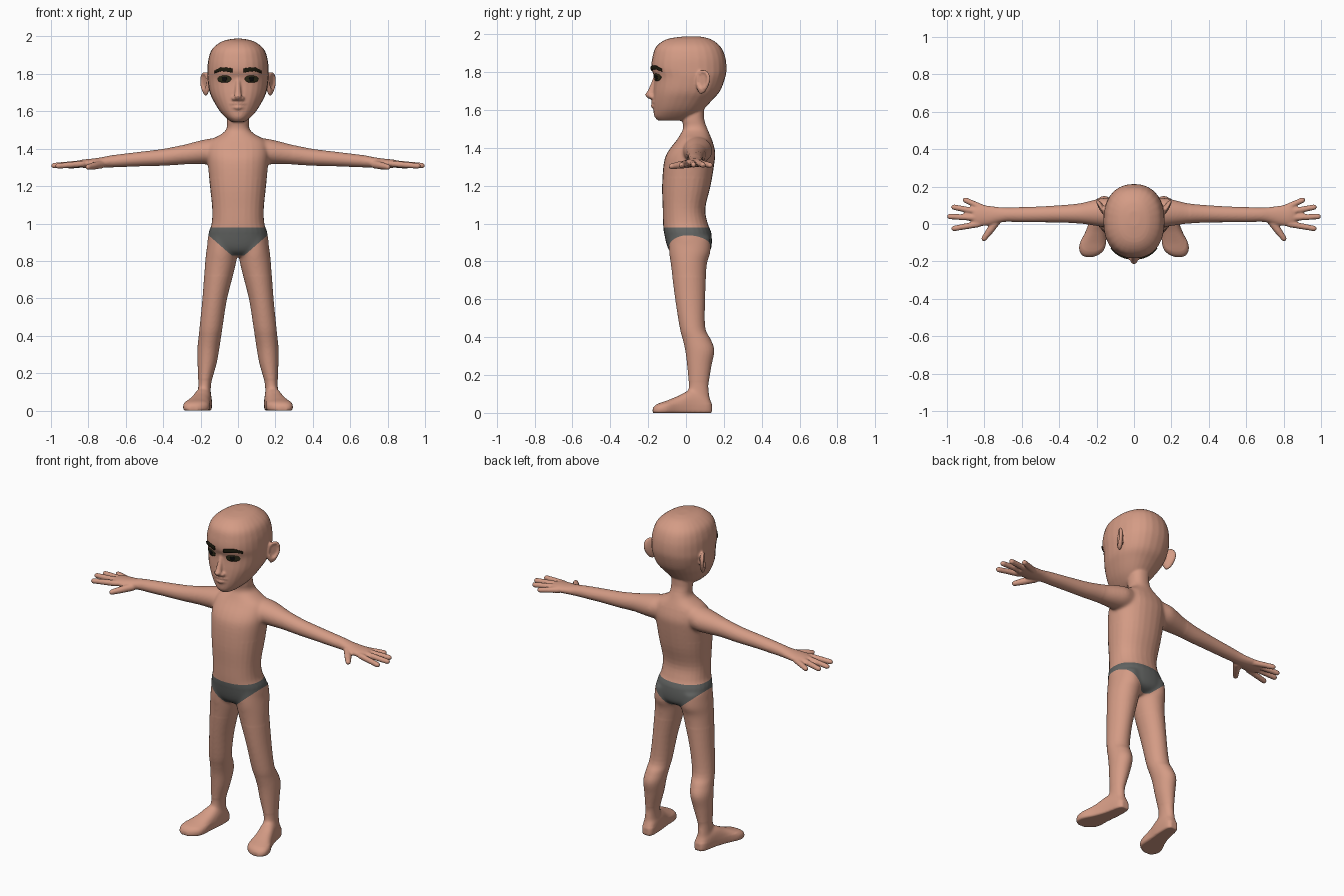
import bpy, bmesh, math
from mathutils import Vector, Matrix
from mathutils.bvhtree import BVHTree

if "Cube" in bpy.data.objects:
    bpy.data.objects.remove(bpy.data.objects["Cube"])

X, Y, Z = Vector((1, 0, 0)), Vector((0, 1, 0)), Vector((0, 0, 1))


def material(name, rgb):
    m = bpy.data.materials.new(name)
    m.diffuse_color = (*rgb, 1)
    m.use_nodes = True
    m.node_tree.nodes["Principled BSDF"].inputs["Base Color"].default_value = m.diffuse_color
    return m


SKIN = material("skin", (0.66, 0.33, 0.235))
GREY = material("grey cloth", (0.125, 0.13, 0.125))
BROW = material("dark brown hair", (0.014, 0.012, 0.005))
EYE = material("dark olive iris", (0.03, 0.027, 0.011))
PUPIL = material("black pupil", (0.005, 0.005, 0.005))


def catmull(rows, steps):
    """Smoothly resample a list of equal-length tuples."""
    out = []
    for i in range(len(rows) - 1):
        p0, p1, p2, p3 = (rows[max(0, min(len(rows) - 1, i + k))] for k in (-1, 0, 1, 2))
        for j in range(steps):
            t = j / steps
            out.append([0.5 * (2 * b + (c - a) * t + (2 * a - 5 * b + 4 * c - d) * t * t
                               + (3 * b - a - 3 * c + d) * t ** 3)
                        for a, b, c, d in zip(p0, p1, p2, p3)])
    return out + [list(rows[-1])]


def loft(bm, secs, u, v, e=2.0, steps=4, n=28, floor=None):
    """Closed tube through sections (cx, cy, cz, half_u, half_v)."""
    rings = []
    for cx, cy, cz, a, b in catmull(secs, steps):
        ring = []
        for k in range(n):
            c, s = math.cos(2 * math.pi * k / n), math.sin(2 * math.pi * k / n)
            p = Vector((cx, cy, cz))
            p += u * (a * math.copysign(abs(c) ** (2 / e), c))
            p += v * (b * math.copysign(abs(s) ** (2 / e), s))
            if floor is not None:
                p.z = max(p.z, floor)
            ring.append(bm.verts.new(p))
        rings.append(ring)
    for r, q in zip(rings, rings[1:]):
        for k in range(n):
            bm.faces.new((r[k], r[(k + 1) % n], q[(k + 1) % n], q[k]))
    bm.faces.new(rings[0])
    bm.faces.new(rings[-1])


def upright(bm, rows, e=2.0):
    """Loft along z from rows (z, x0, x1, y_front, y_back)."""
    loft(bm, [((x0 + x1) / 2, (y0 + y1) / 2, z, (x1 - x0) / 2, (y1 - y0) / 2)
              for z, x0, x1, y0, y1 in rows], X, Y, e)


def finger(bm, p, q, r0, r1):
    """Round-ended tapered rod."""
    p, q = Vector(p), Vector(q)
    d = (q - p).normalized()
    u = d.cross(Z).normalized()
    v = u.cross(d)
    stops = [(p - d * r0, r0 * 0.2), (p - d * r0 * 0.6, r0 * 0.8), (p, r0), (q, r1),
             (q + d * r1 * 0.6, r1 * 0.8), (q + d * r1, r1 * 0.2)]
    loft(bm, [(*c, r, r) for c, r in stops], u, v, steps=1, n=16)


def ball(bm, c, r):
    bmesh.ops.create_uvsphere(bm, u_segments=20, v_segments=12, radius=1,
                              matrix=Matrix.Translation(c) @ Matrix.Diagonal((*r, 1)))


bm = bmesh.new()

# Head
upright(bm, [(z, -w, w, f, b) for z, w, f, b in [
    (1.988, .03, -.01, .07), (1.974, .085, -.10, .13), (1.935, .137, -.157, .182),
    (1.88, .158, -.177, .207), (1.82, .164, -.183, .214), (1.77, .163, -.168, .207),
    (1.70, .151, -.172, .18), (1.65, .128, -.174, .137), (1.60, .097, -.172, .09),
    (1.565, .064, -.167, .05), (1.543, .035, -.147, .0)]], 2.25)

# Neck and torso
upright(bm, [(z, -w, w, f, b) for z, w, f, b in [
    (1.66, .055, 0, .10), (1.56, .058, -.02, .095), (1.505, .062, -.015, .112),
    (1.475, .095, -.028, .124), (1.44, .15, -.05, .138), (1.38, .165, -.095, .154),
    (1.32, .162, -.117, .15), (1.20, .15, -.126, .13), (1.08, .138, -.123, .102),
    (1.0, .141, -.121, .115), (.95, .157, -.116, .134), (.88, .163, -.10, .136),
    (.845, .13, -.08, .118), (.825, .07, -.045, .07)]], 2.25)

# Nose and lips
loft(bm, [(0, -.155, 1.785, .012, .014), (0, -.165, 1.75, .013, .016), (0, -.183, 1.70, .017, .02),
          (0, -.193, 1.68, .02, .023), (0, -.185, 1.66, .013, .016)], X, Y)
for s in (1, -1):
    ball(bm, (s * .02, -.177, 1.669), (.015, .018, .012))
for z, w, r in ((1.642, .046, .009), (1.621, .036, .011)):
    loft(bm, [(x * w, -.175 + .010 * x * x, z, r * (1.05 - .7 * abs(x)), r * (1.05 - .7 * abs(x)))
              for x in (-1, -.5, 0, .5, 1)], Y, Z)

for s in (1, -1):
    # Leg
    side = bmesh.new()
    upright(side, [(.93, .02, .158, -.09, .128), (.85, .006, .170, -.09, .130),
                   (.78, .012, .177, -.08, .110), (.60, .058, .190, -.057, .101),
                   (.45, .082, .205, -.033, .102), (.39, .091, .211, -.018, .130),
                   (.33, .100, .217, -.004, .150), (.25, .115, .216, .006, .135),
                   (.15, .142, .213, .014, .120), (.08, .145, .215, .005, .126),
                   (.02, .145, .212, .0, .130)])
    # Foot
    loft(side, [(x, y, t * .35, w, t * .66) for y, x, w, t in [
        (.137, .176, .022, .05), (.11, .178, .038, .09), (.03, .187, .047, .12),
        (-.04, .203, .056, .09), (-.10, .219, .070, .065), (-.14, .227, .066, .052),
        (-.165, .235, .045, .038), (-.176, .239, .022, .022)]], X, Z, 2.5, floor=0)
    # Arm and palm
    loft(side, [(.10, .06, 1.39, .07, .07), (.16, .062, 1.385, .078, .068),
                (.22, .06, 1.378, .068, .062), (.30, .056, 1.367, .053, .052),
                (.40, .054, 1.354, .046, .045), (.52, .051, 1.345, .042, .039),
                (.62, .050, 1.337, .040, .035), (.68, .050, 1.332, .038, .032),
                (.73, .048, 1.326, .043, .028), (.78, .045, 1.322, .053, .025),
                (.83, .045, 1.320, .056, .022), (.86, .045, 1.317, .045, .017)], Y, Z)
    # Fingers and thumb
    for p, q in [((.83, .0, 1.319), (.963, -.024, 1.308)), ((.84, .033, 1.321), (.985, .040, 1.310)),
                 ((.83, .064, 1.320), (.963, .090, 1.309)), ((.80, .082, 1.318), (.902, .128, 1.308))]:
        finger(side, p, q, .0175, .015)
    finger(side, (.73, .02, 1.316), (.768, -.032, 1.309), .022, .02)
    finger(side, (.768, -.032, 1.309), (.802, -.078, 1.302), .02, .015)
    # Ear: flattened ball with a hollow on the outer face
    ear = bmesh.ops.create_uvsphere(side, u_segments=32, v_segments=24, radius=1)["verts"]
    place = Matrix.Translation((.176, .088, 1.747)) @ Matrix.Rotation(math.radians(-30), 4, 'Z') \
        @ Matrix.Rotation(math.radians(-10), 4, 'X')
    for v in ear:
        x, y, z = v.co
        if x > 0 and math.hypot(y - .0, z - .15) < .62:
            x = .15
        v.co = place @ Vector((x * .017, y * .041 * (1 + .25 * z), z * .065))
    for v in side.verts:
        v.co.x *= s
    tmp = bpy.data.meshes.new("half")
    bmesh.ops.recalc_face_normals(side, faces=side.faces)
    side.to_mesh(tmp)
    side.free()
    bm.from_mesh(tmp)
    bpy.data.meshes.remove(tmp)
bmesh.ops.recalc_face_normals(bm, faces=bm.faces)

# Fuse all volumes into one smooth skin
mesh = bpy.data.meshes.new("body")
bm.to_mesh(mesh)
bm.free()
body = bpy.data.objects.new("body", mesh)
bpy.context.collection.objects.link(body)
rm = body.modifiers.new("fuse", 'REMESH')
rm.mode, rm.voxel_size = 'VOXEL', .006
sm = body.modifiers.new("soften", 'SMOOTH')
sm.factor, sm.iterations = .5, 4
bpy.context.view_layer.update()
fused = bpy.data.meshes.new_from_object(body.evaluated_get(bpy.context.evaluated_depsgraph_get()))
body.modifiers.clear()
body.data = fused
fused.materials.clear()
fused.materials.append(SKIN)
fused.materials.append(GREY)

bm = bmesh.new()
bm.from_mesh(fused)
# Blend shoulders, neck base, hips and ankles
joints = [v for v in bm.verts if (.08 < abs(v.co.x) < .3 and 1.24 < v.co.z < 1.5)
          or .72 < v.co.z < .95 or .05 < v.co.z < .17 or 1.44 < v.co.z < 1.53]
for _ in range(16):
    bmesh.ops.smooth_vert(bm, verts=joints, factor=.5, use_axis_x=True, use_axis_y=True, use_axis_z=True)
# Briefs: cut the edges cleanly, then colour the faces between them
for co, no in [((0, 0, .98), (0, 0, 1)), ((0, 0, .828), (0, 0, 1)),
               ((.04, 0, .835), (-.1, 0, .115)), ((-.04, 0, .835), (.1, 0, .115))]:
    near = [f for f in bm.faces if .74 < f.calc_center_median().z < 1.03]
    geom = set(near)
    for f in near:
        geom.update(f.edges, f.verts)
    bmesh.ops.bisect_plane(bm, geom=list(geom), dist=1e-5, plane_co=co, plane_no=no)
for f in bm.faces:
    c = f.calc_center_median()
    low = max(.828, .835 + (abs(c.x) - .04) * .1 / .115)
    f.material_index = 1 if abs(c.x) < .3 and low < c.z < .98 else 0
    f.smooth = True
tree = BVHTree.FromBMesh(bm)
bm.to_mesh(fused)
bm.free()


def face_plate(name, rows, mat, lift, thick, s):
    """Thin plate laid on the face, from rows (x, z_bottom, z_top)."""
    pb = bmesh.new()
    grid = []
    for x, z0, z1 in catmull(rows, 4):
        col = []
        for k in range(5):
            z = z0 + (z1 - z0) * k / 4
            hit = tree.ray_cast(Vector((s * x, -.5, z)), Y)[0]
            col.append(pb.verts.new((s * x, hit.y - lift, z)))
        grid.append(col)
    for a, b in zip(grid, grid[1:]):
        for k in range(4):
            q = (a[k], b[k], b[k + 1], a[k + 1])
            f = pb.faces.new(q if s > 0 else q[::-1])
            f.smooth = True
    m = bpy.data.meshes.new(name)
    pb.to_mesh(m)
    pb.free()
    m.materials.append(mat)
    o = bpy.data.objects.new(name, m)
    bpy.context.collection.objects.link(o)
    so = o.modifiers.new("thickness", 'SOLIDIFY')
    so.thickness, so.offset = thick, -1


def lens(cx, cz, w, h):
    return [(cx + w * t, cz - h * math.sqrt(1.02 - t * t), cz + h * math.sqrt(1.02 - t * t))
            for t in (-1, -.8, -.4, 0, .4, .8, 1)]


# Eyebrows, eyes and pupils
for s, tag in ((1, "left"), (-1, "right")):
    face_plate("eyebrow_" + tag, [(.03, 1.806, 1.828), (.06, 1.812, 1.833),
                                  (.095, 1.814, 1.833), (.125, 1.803, 1.817)], BROW, .008, .009, s)
    face_plate("eye_" + tag, lens(.073, 1.772, .037, .019), EYE, .003, .005, s)
    face_plate("pupil_" + tag, lens(.073, 1.773, .013, .013), PUPIL, .005, .004, s)
